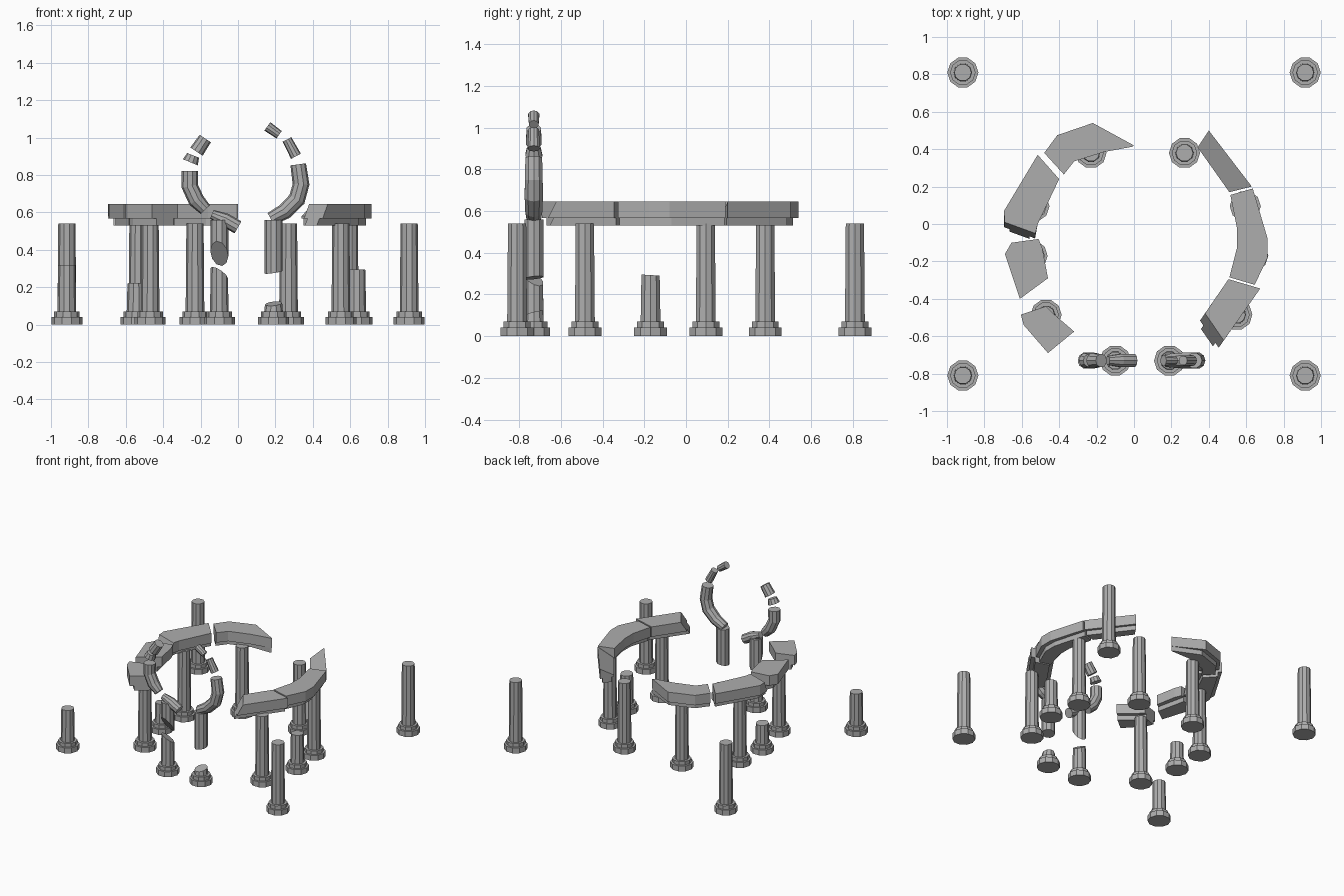
import bpy, bmesh, math
from mathutils import Vector

cube = bpy.data.objects.get("Cube")
if cube:
    bpy.data.objects.remove(cube, do_unlink=True)

stone = bpy.data.materials.new("grey_stone")
stone.use_nodes = True
stone.diffuse_color = (0.42, 0.42, 0.42, 1)
stone.node_tree.nodes["Principled BSDF"].inputs["Base Color"].default_value = stone.diffuse_color

SIDES = 10
COLUMN_TOP = 0.54


def loft(bm, rings):
    """Skin a list of point rings and cap both ends."""
    loops = [[bm.verts.new(p) for p in ring] for ring in rings]
    n = len(loops[0])
    for a, b in zip(loops, loops[1:]):
        for i in range(n):
            j = (i + 1) % n
            bm.faces.new((a[i], a[j], b[j], b[i]))
    bm.faces.new(loops[0][::-1])
    bm.faces.new(loops[-1])


def finish(name, bm):
    bmesh.ops.recalc_face_normals(bm, faces=bm.faces[:])
    mesh = bpy.data.meshes.new(name)
    bm.to_mesh(mesh)
    bm.free()
    mesh.materials.append(stone)
    obj = bpy.data.objects.new(name, mesh)
    bpy.context.collection.objects.link(obj)
    return obj


def disc(x, y, z, r, tilt=(0, 0)):
    """Horizontal ring, optionally tilted like a broken end."""
    ring = []
    for i in range(SIDES):
        a = math.tau * i / SIDES
        dx, dy = r * math.cos(a), r * math.sin(a)
        ring.append((x + dx, y + dy, z + tilt[0] * dx + tilt[1] * dy))
    return ring


def column(name, x, y, top=COLUMN_TOP, tilt=(0, 0)):
    bm = bmesh.new()
    loft(bm, [disc(x, y, 0, 0.083), disc(x, y, 0.042, 0.083)])
    loft(bm, [disc(x, y, 0.042, 0.068), disc(x, y, 0.07, 0.068)])
    loft(bm, [disc(x, y, 0.07, 0.05), disc(x, y, top, 0.046, tilt)])
    return finish(name, bm)


def hanging_shaft(name, x, y, low, high, tilt):
    bm = bmesh.new()
    loft(bm, [disc(x, y, low, 0.048, tilt), disc(x, y, high, 0.048)])
    return finish(name, bm)


def beam(name, stations, inner_top=0.645, slant_start=0, slant_end=0):
    """Curved lintel: stations give outer and inner edge points, with a narrower lower band."""
    profile = [(0, 0.645), (1, inner_top), (1, 0.567), (0.82, 0.567),
               (0.82, 0.53), (0.18, 0.53), (0.18, 0.567), (0, 0.567)]
    mids = [(Vector(s[:2]) + Vector(s[2:])) / 2 for s in stations]
    rings = []
    for k, s in enumerate(stations):
        shift = Vector((0, 0))
        if k == 0:
            shift = (mids[1] - mids[0]).normalized() * slant_start
        elif k == len(stations) - 1:
            shift = (mids[-2] - mids[-1]).normalized() * slant_end
        ring = []
        for t, z in profile:
            p = Vector(s[:2]).lerp(Vector(s[2:]), t) + shift * (z - 0.53) / 0.115
            ring.append((p.x, p.y, z))
        rings.append(ring)
    bm = bmesh.new()
    loft(bm, rings)
    return finish(name, bm)


def arch_piece(name, path, radii):
    """Tube section in the plane of the broken arch."""
    pts = [Vector((x, ARCH_Y, z)) for x, z in path]
    rings = []
    for k, p in enumerate(pts):
        d = (pts[min(k + 1, len(pts) - 1)] - pts[max(k - 1, 0)]).normalized()
        side = Vector((d.z, 0, -d.x))
        r = radii[min(k, len(radii) - 1)]
        rings.append([p + side * r * math.cos(math.tau * i / SIDES)
                      + Vector((0, r * math.sin(math.tau * i / SIDES), 0))
                      for i in range(SIDES)])
    bm = bmesh.new()
    loft(bm, rings)
    return finish(name, bm)


ARCH_Y = -0.73

# Outer corner columns, one of them broken
for sx, side in ((-1, "right"), (1, "left")):
    for sy, end in ((-1, "front"), (1, "back")):
        broken = sx < 0 and sy < 0
        column(f"corner_column_{end}_{side}", sx * 0.915, sy * 0.81,
               0.32 if broken else COLUMN_TOP)

# Ring of columns, mirrored about the ring's own axis
for sx, side in ((-1, "right"), (1, "left")):
    cx = 0.04
    column(f"ring_column_back_{side}", cx - 0.02 + sx * 0.25, 0.38)
    column(f"ring_column_mid_{side}", cx - 0.01 + sx * 0.565, 0.095)
    column(f"ring_column_front_{side}", cx + sx * 0.51, -0.485)
    column(f"ring_stump_{side}", cx + 0.005 + sx * 0.59, -0.17,
           0.293 if sx > 0 else 0.22, (0, -0.06))

# Broken arch supports
column("arch_stump_right", -0.1, ARCH_Y, 0.275, (-0.6, -0.45))
column("arch_stump_left", 0.19, ARCH_Y, 0.112, (0.1, 0.25))
hanging_shaft("arch_shaft_right", -0.1, ARCH_Y, 0.38, 0.56, (-0.3, -1.35))
hanging_shaft("arch_shaft_left", 0.19, ARCH_Y, 0.28, 0.56, (0.15, 0.1))

# Floating arch pieces
arch_piece("arch_curve_left", [(0.175, 0.565), (0.25, 0.605), (0.315, 0.67),
                               (0.337, 0.75), (0.322, 0.857)], [0.036, 0.043, 0.046, 0.045, 0.042])
arch_piece("arch_block_left", [(0.31, 0.9), (0.262, 0.99)], [0.03, 0.026])
arch_piece("arch_tip_left", [(0.22, 1.015), (0.157, 1.06)], [0.024, 0.028])
arch_piece("arch_elbow_right", [(-0.14, 0.59), (-0.07, 0.56), (0, 0.52)], [0.025, 0.037])
arch_piece("arch_curve_right", [(-0.175, 0.615), (-0.223, 0.665),
                                (-0.258, 0.74), (-0.257, 0.822)], [0.034, 0.044])
arch_piece("arch_chip_right", [(-0.255, 0.868), (-0.24, 0.905)], [0.043, 0.034])
arch_piece("arch_block_right", [(-0.222, 0.925), (-0.175, 0.995)], [0.04, 0.036])

# Ring of broken lintels
beam("lintel_back_left", [(0.40, 0.50, 0.34, 0.41), (0.63, 0.20, 0.51, 0.17)], inner_top=0.58)
beam("lintel_mid_left", [(0.635, 0.19, 0.515, 0.155), (0.715, -0.08, 0.55, -0.02),
                         (0.715, -0.18, 0.55, -0.13), (0.645, -0.325, 0.51, -0.285)])
beam("lintel_front_left", [(0.675, -0.345, 0.505, -0.295), (0.44, -0.68, 0.34, -0.535)],
     slant_end=0.07)
beam("lintel_back_right", [(0, 0.42, -0.01, 0.413), (-0.22, 0.54, -0.16, 0.385),
                           (-0.41, 0.475, -0.32, 0.335), (-0.48, 0.38, -0.375, 0.265)])
beam("lintel_mid_right", [(-0.515, 0.37, -0.40, 0.24), (-0.695, 0.07, -0.515, 0.0),
                          (-0.695, -0.03, -0.53, -0.09)], slant_end=0.04)
beam("lintel_side_right", [(-0.655, -0.10, -0.51, -0.08), (-0.69, -0.16, -0.49, -0.13),
                           (-0.61, -0.40, -0.46, -0.29)])
beam("lintel_front_right", [(-0.605, -0.485, -0.47, -0.44), (-0.59, -0.54, -0.43, -0.48),
                            (-0.46, -0.69, -0.32, -0.575)])
